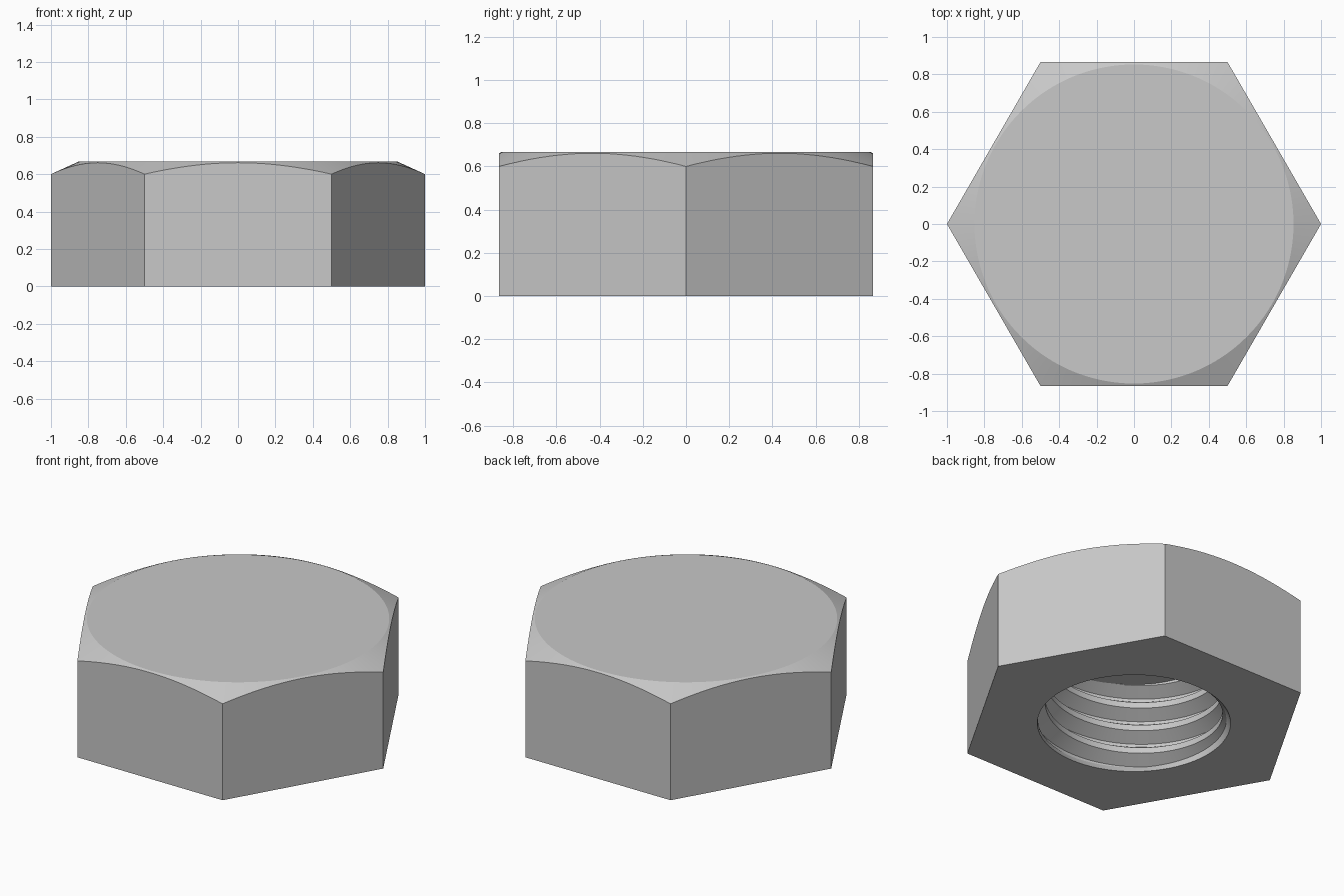
import bpy, bmesh, math

cube = bpy.data.objects.get("Cube")
if cube:
    bpy.data.objects.remove(cube, do_unlink=True)

SEGMENTS = 120
HEIGHT, CORNER_Z, FLAT_R = 0.667, 0.6, 0.853       # outer hexagon and top chamfer
MINOR_R, MAJOR_R, PITCH = 0.5, 0.575, 0.147        # internal thread
MOUTH_R, MOUTH_DEPTH, BORE_DEPTH = 0.545, 0.045, 0.54
BREAKS = (0, 0.25, 0.5625, 0.6875)                 # crest, flank, root, flank


def hex_radius(angle):
    return math.cos(math.pi / 6) / math.cos(angle % (math.pi / 3) - math.pi / 6)


def thread_radius(z, angle):
    t = (z / PITCH - angle / math.tau) % 1.0
    if t < BREAKS[1]:
        depth = 0
    elif t < BREAKS[2]:
        depth = (t - BREAKS[1]) / (BREAKS[2] - BREAKS[1])
    elif t < BREAKS[3]:
        depth = 1
    else:
        depth = (1 - t) / (1 - BREAKS[3])
    return MINOR_R + (MAJOR_R - MINOR_R) * depth


def section(angle):
    """Radius and height pairs from the top flat, round the outside, up the bore."""
    r = hex_radius(angle)
    slope = (HEIGHT - CORNER_Z) / (1 - FLAT_R)
    points = [(FLAT_R, HEIGHT), (r, CORNER_Z + (1 - r) * slope), (r, 0), (MOUTH_R, 0)]
    for turn in range(-2, math.ceil(BORE_DEPTH / PITCH) + 1):
        for part in BREAKS:
            z = (turn + part + angle / math.tau) * PITCH
            z = min(max(z, MOUTH_DEPTH), BORE_DEPTH)
            points.append((thread_radius(z, angle), z))
    points.append((thread_radius(BORE_DEPTH, angle), BORE_DEPTH))
    return points


# Sweep the section once round; the helix meets itself at the seam
bm = bmesh.new()
columns = []
for i in range(SEGMENTS + 1):
    a = math.tau * i / SEGMENTS
    columns.append([bm.verts.new((r * math.cos(a), r * math.sin(a), z))
                    for r, z in section(a % math.tau if i < SEGMENTS else a)])
for left, right in zip(columns, columns[1:]):
    for k in range(len(left) - 1):
        bm.faces.new((left[k], left[k + 1], right[k + 1], right[k]))

# Top flat and bore ceiling
bm.faces.new([c[0] for c in columns[:-1]])
bm.faces.new([c[-1] for c in columns[:-1]])
bmesh.ops.remove_doubles(bm, verts=bm.verts[:], dist=0.0002)
bmesh.ops.dissolve_degenerate(bm, edges=bm.edges[:], dist=0.0001)
bmesh.ops.recalc_face_normals(bm, faces=bm.faces[:])

mesh = bpy.data.meshes.new("threaded_hex_cap")
bm.to_mesh(mesh)
bm.free()
cap = bpy.data.objects.new("threaded_hex_cap", mesh)
bpy.context.collection.objects.link(cap)

# Plain grey metal
steel = bpy.data.materials.new("light_grey")
steel.use_nodes = True
grey = (0.58, 0.58, 0.58, 1)
steel.diffuse_color = grey
for node in steel.node_tree.nodes:
    if node.type == "BSDF_PRINCIPLED":
        node.inputs["Base Color"].default_value = grey
mesh.materials.append(steel)

bpy.ops.object.select_all(action="DESELECT")
cap.select_set(True)
bpy.context.view_layer.objects.active = cap
bpy.ops.object.shade_smooth_by_angle(angle=math.radians(20))
